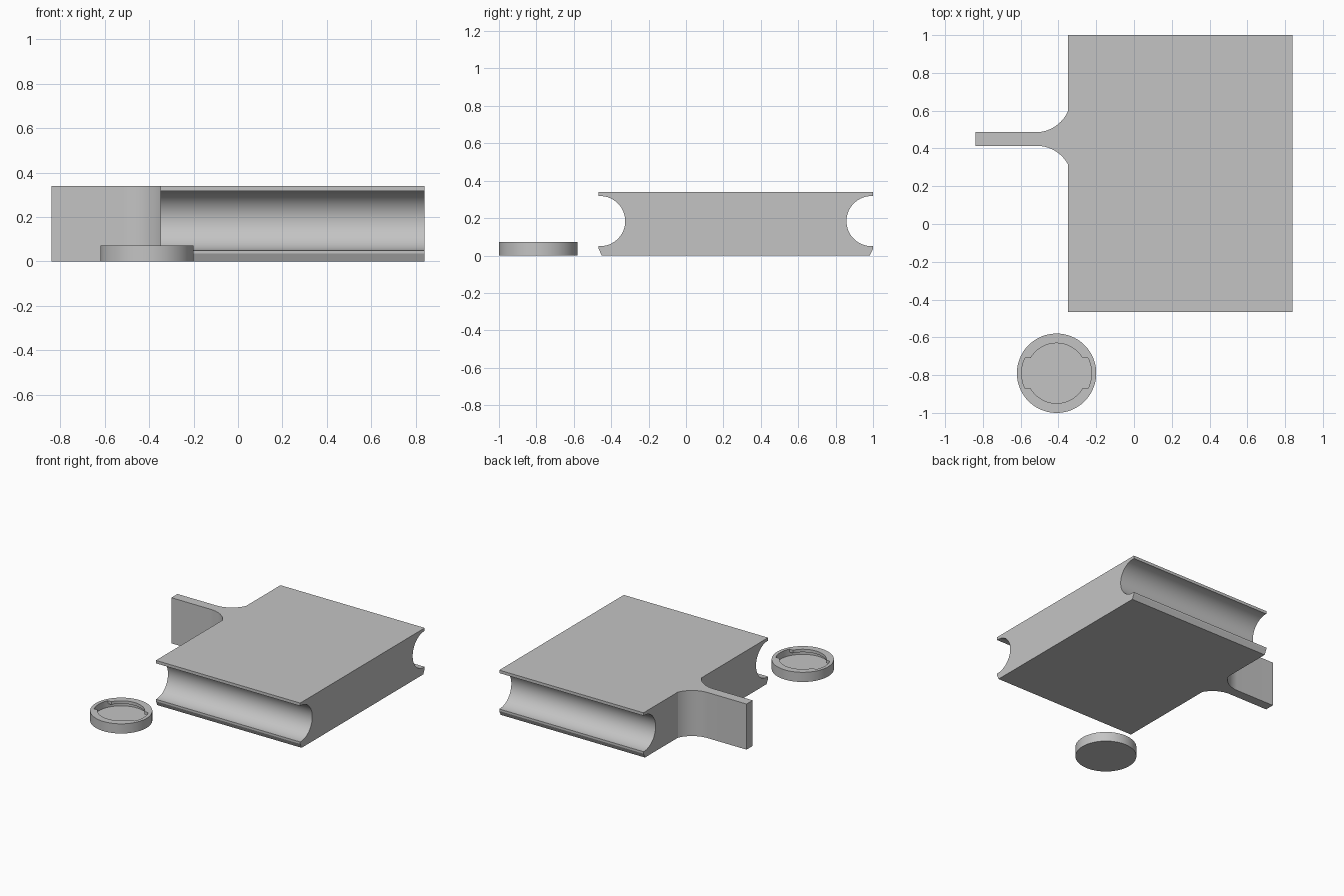
import bpy, bmesh, math

if "Cube" in bpy.data.objects:
    bpy.data.objects.remove(bpy.data.objects["Cube"])

grey = bpy.data.materials.new("plain_grey")
grey.diffuse_color = (0.55, 0.55, 0.55, 1)
grey.use_nodes = True
grey.node_tree.nodes["Principled BSDF"].inputs["Base Color"].default_value = grey.diffuse_color


def finish(name, bm):
    bmesh.ops.remove_doubles(bm, verts=bm.verts[:], dist=1e-5)
    bmesh.ops.recalc_face_normals(bm, faces=bm.faces[:])
    mesh = bpy.data.meshes.new(name)
    bm.to_mesh(mesh)
    bm.free()
    mesh.materials.append(grey)
    ob = bpy.data.objects.new(name, mesh)
    bpy.context.collection.objects.link(ob)
    bpy.ops.object.select_all(action='DESELECT')
    ob.select_set(True)
    bpy.context.view_layer.objects.active = ob
    bpy.ops.object.shade_smooth_by_angle(angle=math.radians(25))


def loft(name, loops):
    """Closed skin through matching loops, capped at both ends."""
    bm = bmesh.new()
    rings = [[bm.verts.new(p) for p in loop] for loop in loops]
    n = len(rings[0])
    for a, b in zip(rings, rings[1:]):
        for i in range(n):
            j = (i + 1) % n
            bm.faces.new((a[i], a[j], b[j], b[i]))
    bm.faces.new(rings[0])
    bm.faces.new(rings[-1])
    finish(name, bm)


def arc(cx, cy, r, a0, a1, n):
    return [(cx + r * math.cos(math.radians(a0 + (a1 - a0) * i / n)),
             cy + r * math.sin(math.radians(a0 + (a1 - a0) * i / n)))
            for i in range(n + 1)]


# Block: profile in y-z with a round groove along both long edges
mid, half, top = 0.2665, 0.7335, 0.34
side = [(half - 0.017, 0), (half, 0.035), (half, 0.05)]
side += arc(half - 0.008, 0.184, 0.134, 270, 90, 32)
side += [(half, 0.318), (half, top)]
profile = side + [(-y, z) for y, z in reversed(side)]
loft("grooved_block", [[(x, mid + y, z) for y, z in profile] for x in (-0.35, 0.84)])

# Fin: plate with flared root, outline in x-y
def flare(x0, y0, r, sign):
    end = math.degrees(math.asin((-0.35 - x0) / r))
    return [(x, y0 + sign * (y - y0)) for x, y in arc(x0, y0 + r, r, -90, -90 + end, 16)]

outline = [(-0.84, 0.414)] + flare(-0.515, 0.414, 0.188, -1)
outline += flare(-0.52, 0.486, 0.186, 1)[::-1] + [(-0.84, 0.486)]
loft("handle_fin", [[(x, y, z) for x, y in outline] for z in (0, top)])

# Cap: shallow cup with an undercut lip and two opposite notches
R, GROOVE, LIP, H = 0.21, 0.185, 0.159, 0.072
notch = math.degrees(math.asin(0.08 / GROOVE))
edge = math.degrees(math.asin(0.08 / LIP))
angles = []
for base in (0, 180):
    angles += [(base - notch + 2 * notch * i / 12, GROOVE) for i in range(13)]
    angles += [(base + edge + (180 - 2 * edge) * i / 28, LIP) for i in range(29)]


def ring(z, r=None):
    return [(-0.41 + (r or lr) * math.cos(math.radians(a)),
             -0.79 + (r or lr) * math.sin(math.radians(a)), z) for a, lr in angles]

loft("notched_cap", [ring(0, R), ring(H, R), ring(H), ring(0.05),
                     ring(0.05, GROOVE), ring(0.022, GROOVE)])
